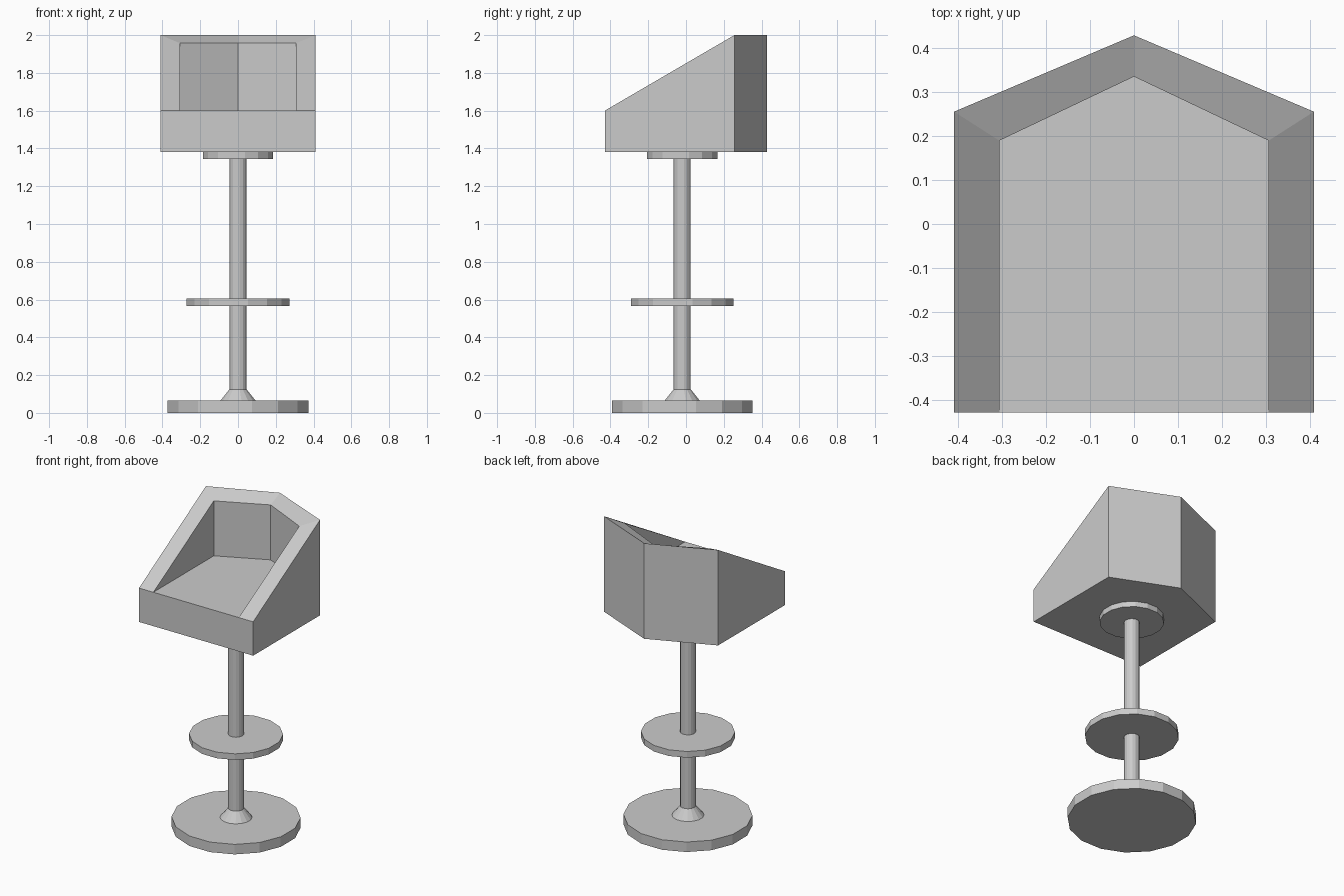
import bpy
import bmesh
from math import cos, sin, pi

cube = bpy.data.objects.get("Cube")
if cube:
    bpy.data.objects.remove(cube, do_unlink=True)

GREY = (0.6, 0.6, 0.6, 1)
grey = bpy.data.materials.new("plain_grey")
grey.use_nodes = True
grey.diffuse_color = GREY
grey.node_tree.nodes["Principled BSDF"].inputs["Base Color"].default_value = GREY

AXIS_Y = -0.02


def add_object(name, bm):
    bmesh.ops.recalc_face_normals(bm, faces=bm.faces)
    mesh = bpy.data.meshes.new(name)
    bm.to_mesh(mesh)
    bm.free()
    mesh.materials.append(grey)
    obj = bpy.data.objects.new(name, mesh)
    bpy.context.collection.objects.link(obj)
    return obj


def add_disc(name, bottom, top, r_bottom, r_top, sides=16):
    """Flat-sided round part on the pedestal axis."""
    bm = bmesh.new()
    rings = []
    for z, r in ((bottom, r_bottom), (top, r_top)):
        angles = [2 * pi * (i + 0.5) / sides for i in range(sides)]
        rings.append([bm.verts.new((r * cos(a), AXIS_Y + r * sin(a), z)) for a in angles])
        bm.faces.new(rings[-1])
    low, high = rings
    for i in range(sides):
        j = (i + 1) % sides
        bm.faces.new((low[i], low[j], high[j], high[i]))
    return add_object(name, bm)


# Pedestal
add_disc("base_plate", 0, 0.065, 0.38, 0.38)
add_disc("base_collar", 0.065, 0.125, 0.095, 0.046)
add_disc("column", 0.06, 1.36, 0.046, 0.046)
add_disc("footrest", 0.565, 0.605, 0.277, 0.277)
add_disc("seat_mount", 1.345, 1.38, 0.19, 0.19)

# Bucket seat: five-sided shell, open at the front, with a sloping rim
BOTTOM, CUSHION, RIM_IN, RIM_OUT = 1.38, 1.6, 1.957, 2.0
FRONT = -0.43
outer = [(-0.41, FRONT), (-0.41, 0.256), (0, 0.43), (0.41, 0.256), (0.41, FRONT)]
inner = [(-0.307, FRONT), (-0.307, 0.19), (0, 0.336), (0.307, 0.19), (0.307, FRONT)]

bm = bmesh.new()


def loop(points, front_z, back_z):
    return [bm.verts.new((x, y, front_z if y == FRONT else back_z)) for x, y in points]


under = loop(outer, BOTTOM, BOTTOM)
rim_out = loop(outer, CUSHION, RIM_OUT)
rim_in = loop(inner, CUSHION, RIM_IN)
floor = [rim_in[0]] + loop(inner[1:4], CUSHION, CUSHION) + [rim_in[4]]

bm.faces.new(under)
bm.faces.new(floor)
bm.faces.new((under[0], under[4], rim_out[4], rim_in[4], rim_in[0], rim_out[0]))
for i in range(4):
    bm.faces.new((under[i], under[i + 1], rim_out[i + 1], rim_out[i]))
    bm.faces.new((rim_out[i], rim_out[i + 1], rim_in[i + 1], rim_in[i]))
    wall = [rim_in[i], rim_in[i + 1], floor[i + 1], floor[i]]
    bm.faces.new(list(dict.fromkeys(wall)))
add_object("bucket_seat", bm)
